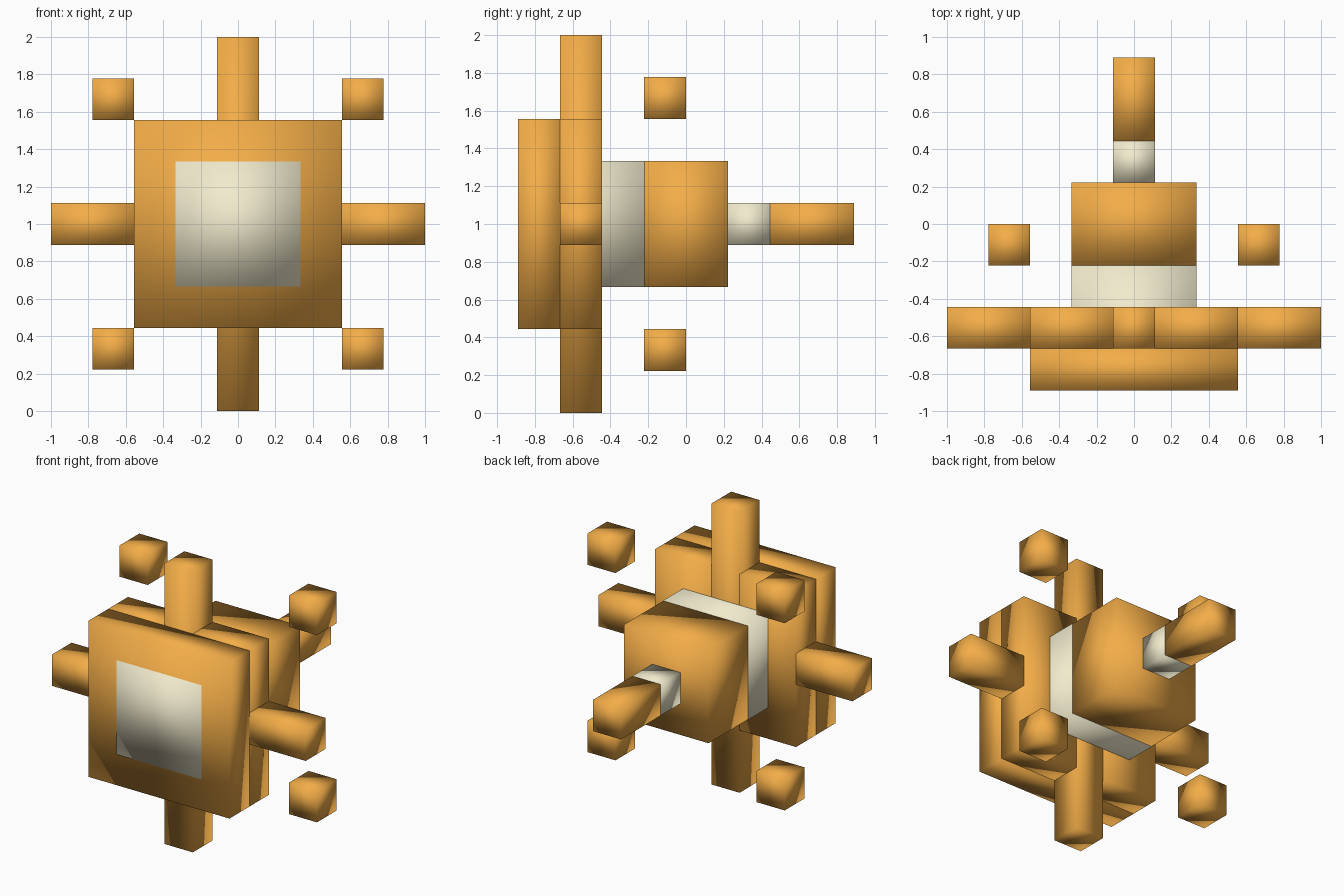
import bpy

if "Cube" in bpy.data.objects:
    bpy.data.objects.remove(bpy.data.objects["Cube"])

U = 2 / 9  # one block unit; the model is nine units wide


def material(name, color):
    mat = bpy.data.materials.new(name)
    mat.diffuse_color = (*color, 1)
    mat.use_nodes = True
    mat.node_tree.nodes["Principled BSDF"].inputs["Base Color"].default_value = mat.diffuse_color
    return mat


ORANGE = material("orange", (0.90, 0.42, 0.065))
CREAM = material("cream", (0.88, 0.83, 0.61))


def box(name, x, y, z, mat=ORANGE, grow=0.0):
    """Box from (min, max) ranges in block units, with soft cube shading."""
    ranges = (x, y, z)
    bpy.ops.mesh.primitive_cube_add(size=1, location=[(a + b) / 2 * U for a, b in ranges])
    obj = bpy.context.object
    obj.name = name
    obj.scale = [(b - a) * U + grow for a, b in ranges]
    bpy.ops.object.transform_apply(location=False, rotation=False, scale=True)
    bpy.ops.object.shade_smooth()
    obj.data.materials.append(mat)
    return obj


def mirrored(lo, hi, side):
    return tuple(sorted((lo * side, hi * side)))


# Front plate and the vertical bar behind it
box("front_plate", (-2.5, 2.5), (-4, -3), (2, 7))
box("vertical_bar", (-0.5, 0.5), (-3, -2), (0, 9))

# Cream core running from the front face back to the body
box("cream_core", (-1.5, 1.5), (-4, -1), (3, 6), CREAM, grow=0.003)

# Body and the rear rod with its cream collar
box("body", (-1.5, 1.5), (-1, 1), (3, 6))
box("rear_collar", (-0.5, 0.5), (1, 2), (4, 5), CREAM)
box("rear_rod", (-0.5, 0.5), (2, 4), (4, 5))

# Backing panels, side arms and floating corner cubes
for label, s in (("left", -1), ("right", 1)):
    box(f"back_panel_{label}", mirrored(0.5, 2.5, s), (-3, -2), (2, 7))
    box(f"side_arm_{label}", mirrored(2.5, 4.5, s), (-3, -2), (4, 5))
    for level, z in (("lower", 1), ("upper", 7)):
        box(f"corner_cube_{level}_{label}", mirrored(2.5, 3.5, s), (-1, 0), (z, z + 1))
